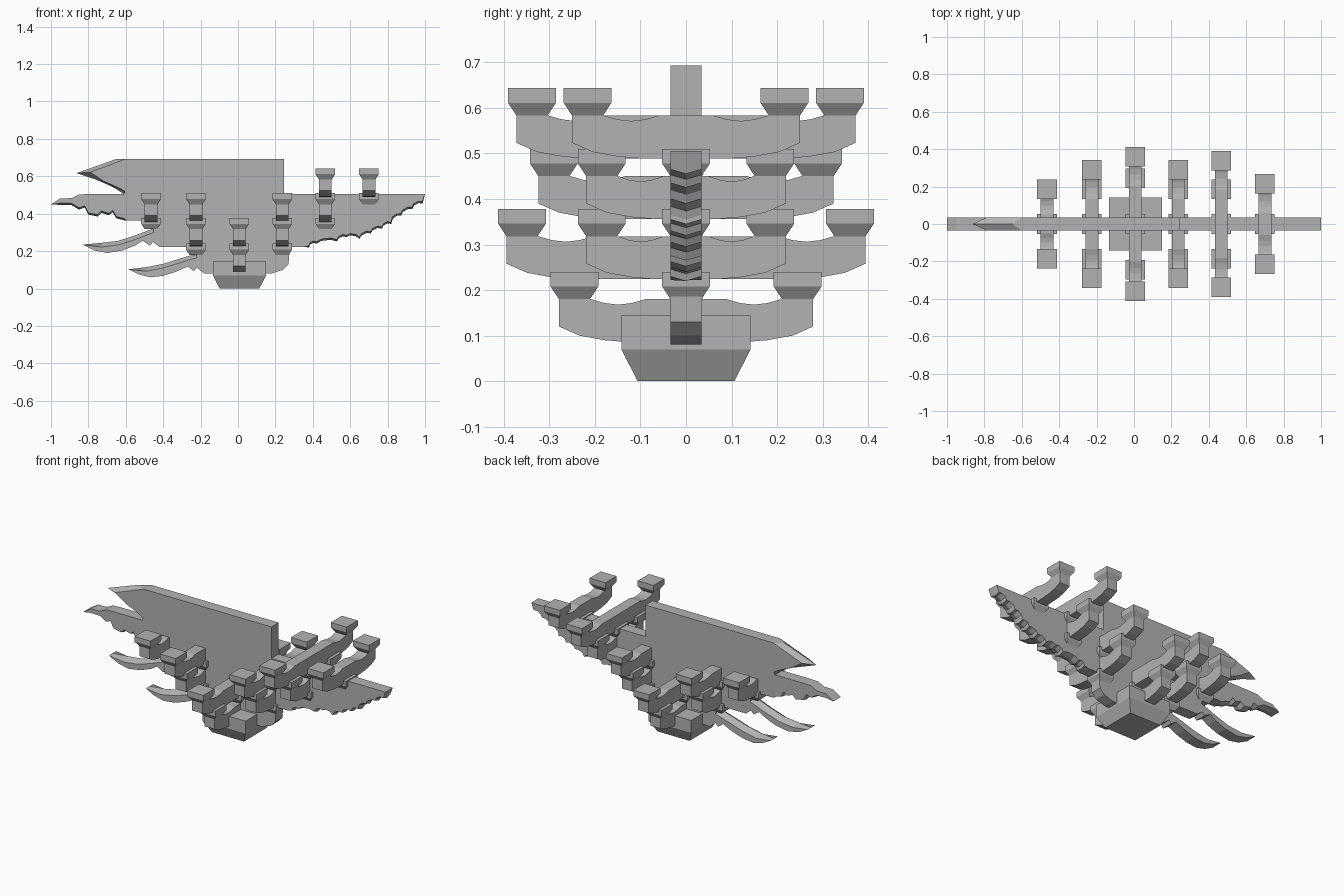
import bpy, bmesh, math
from mathutils import Vector

if "Cube" in bpy.data.objects:
    bpy.data.objects.remove(bpy.data.objects["Cube"], do_unlink=True)

GREY = bpy.data.materials.new("plain_grey")
GREY.use_nodes = True
GREY.diffuse_color = (0.45, 0.45, 0.45, 1)
GREY.node_tree.nodes["Principled BSDF"].inputs["Base Color"].default_value = (0.45, 0.45, 0.45, 1)

T = 0.034          # half thickness of every timber
BLOCK = 0.0525     # half width of a bearing block
TIERS = [0.18, 0.318, 0.45, 0.583]   # top of the arms in each tier


def loft(name, rings):
    """Skin matching closed rings of points and cap both ends."""
    bm = bmesh.new()
    loops = [[bm.verts.new(p) for p in ring] for ring in rings]
    for a, b in zip(loops, loops[1:]):
        for i in range(len(a)):
            j = (i + 1) % len(a)
            bm.faces.new((a[i], a[j], b[j], b[i]))
    bm.faces.new(loops[0][::-1])
    bm.faces.new(loops[-1])
    bmesh.ops.recalc_face_normals(bm, faces=bm.faces)
    mesh = bpy.data.meshes.new(name)
    bm.to_mesh(mesh)
    bm.free()
    mesh.materials.append(GREY)
    obj = bpy.data.objects.new(name, mesh)
    bpy.context.collection.objects.link(obj)
    return obj


def square(x, y, z, r):
    return [(x + a * r, y + b * r, z) for a, b in ((-1, -1), (1, -1), (1, 1), (-1, 1))]


def bearing_block(name, x, y, z):
    """Small block: tapered foot below a square head."""
    loft(name, [square(x, y, z, T), square(x, y, z + 0.028, BLOCK),
                square(x, y, z + 0.06, BLOCK)])


def cross_arm(name, x, reach, top):
    """Arm along y with rounded ends and scooped top, a block on each end."""
    e = reach + T
    inner = max(0.05, e - 0.19)
    dip = [(inner + (e - 0.07 - inner) * k / 4, -0.012 * math.sin(math.pi * k / 4))
           for k in range(5)]
    half = dip + [(e, 0), (e, -0.06), (e - 0.045, -0.08), (e - 0.1, -0.09), (e - 0.15, -0.094)]
    outline = half + [(-y, z) for y, z in reversed(half)]
    loft(name, [[(x + s * T, y, top + z) for y, z in outline] for s in (-1, 1)])
    for side, s in (("front", -1), ("back", 1)):
        bearing_block(name + "_block_" + side, x, s * reach, top)


def scallops(points, bulge=0.012):
    """Add a rounded bump between neighbouring points of a carved edge."""
    out = []
    for a, b in zip(points, points[1:]):
        a, b = Vector(a), Vector(b)
        d = b - a
        n = Vector((-d.y, d.x)).normalized() * -bulge
        out += [tuple(a), tuple(a + d * 0.3 + n), tuple(a + d * 0.75 + n)]
    return out + [tuple(points[-1])]


def beam(name, runs):
    """Timber along x. Each run is (points, ridge shift at the middle)."""
    side, mid = [], []
    for points, (dx, dz) in runs:
        side += points
        mid += [(x + dx, z + dz) for x, z in points]
    loft(name, [[(x, y, z) for x, z in ring]
                for y, ring in ((-T, side), (0, mid), (T, side))])


FLAT = (0, 0)

# Base block
loft("base_block", [square(0.008, 0, 0, 0.106), square(0.008, 0, 0.07, 0.142),
                    square(0.008, 0, 0.145, 0.142)])

# Top beam with a wedge-shaped beak
beam("top_beam", [
    ([(0.245, 0.505), (0.245, 0.693)], FLAT),
    ([(-0.6, 0.693)], (-0.05, 0)),
    ([(-0.79, 0.622)], (-0.073, -0.005)),
    ([(-0.72, 0.575), (-0.64, 0.54)], (-0.04, 0.008)),
    ([(-0.605, 0.52)], (-0.05, 0.015)),
    ([(-0.61, 0.505)], FLAT)])

# Long beam with a cloud-shaped tip on the right end of the body
beam("long_beam", [
    ([(0.36, 0.365), (0.82, 0.365)], FLAT),
    (scallops([(0.82, 0.365), (0.87, 0.4), (0.93, 0.435), (0.985, 0.465)][::-1])[::-1], (0.002, -0.01)),
    ([(1, 0.505), (-0.8, 0.505)], FLAT),
    ([(-0.85, 0.503), (-0.89, 0.483), (-0.95, 0.482), (-1, 0.45)], FLAT),
    ([(-0.95, 0.457), (-0.89, 0.456), (-0.85, 0.432), (-0.82, 0.443), (-0.8, 0.405),
      (-0.75, 0.395), (-0.73, 0.415), (-0.69, 0.402), (-0.67, 0.418), (-0.65, 0.385),
      (-0.61, 0.375)], (0, -0.01)),
    ([(-0.6, 0.365)], FLAT)])

# Middle beam with a curved tail and a scalloped end
beam("middle_beam", [
    ([(0.82, 0.365), (-0.46, 0.365)], FLAT),
    ([(-0.45, 0.3), (-0.55, 0.262), (-0.64, 0.233), (-0.73, 0.222)], (0, 0.022)),
    ([(-0.83, 0.235), (-0.77, 0.204), (-0.7, 0.19), (-0.62, 0.203), (-0.55, 0.23),
      (-0.51, 0.255), (-0.47, 0.23), (-0.455, 0.25), (-0.42, 0.222), (0.35, 0.222)], FLAT),
    (scallops([(0.82, 0.355), (0.77, 0.33), (0.71, 0.305), (0.65, 0.275), (0.58, 0.285),
               (0.53, 0.262), (0.42, 0.25), (0.38, 0.23)])[::-1], (0, -0.01))])

# Bottom beam with a curved tail and a rounded end
beam("bottom_beam", [
    ([(0.285, 0.222), (-0.225, 0.222)], FLAT),
    ([(-0.22, 0.165), (-0.31, 0.138), (-0.4, 0.11), (-0.49, 0.092)], (0, 0.022)),
    ([(-0.585, 0.103), (-0.53, 0.075), (-0.47, 0.06), (-0.4, 0.068), (-0.33, 0.09),
      (-0.27, 0.118), (-0.235, 0.093), (-0.22, 0.112), (-0.18, 0.08), (0.18, 0.08),
      (0.24, 0.1), (0.27, 0.13), (0.275, 0.19)], FLAT)])

# Cross arms: position along x, then (reach, tier) for each stacked arm
COLUMNS = [
    ("outer_right", -0.465, [(0.185, 2)]),
    ("inner_right", -0.225, [(0.185, 1), (0.29, 2)]),
    ("centre", 0.007, [(0.245, 0), (0.36, 1)]),
    ("inner_left", 0.237, [(0.185, 1), (0.29, 2)]),
    ("mid_left", 0.467, [(0.185, 2), (0.338, 3)]),
    ("outer_left", 0.7, [(0.216, 3)]),
]
for name, x, arms in COLUMNS:
    for k, (reach, tier) in enumerate(arms):
        label = name + ("_upper_arm" if k else "_lower_arm")
        cross_arm(label, x, reach, TIERS[tier])
        if tier:
            bearing_block(label + "_seat", x, 0, TIERS[tier - 1])
